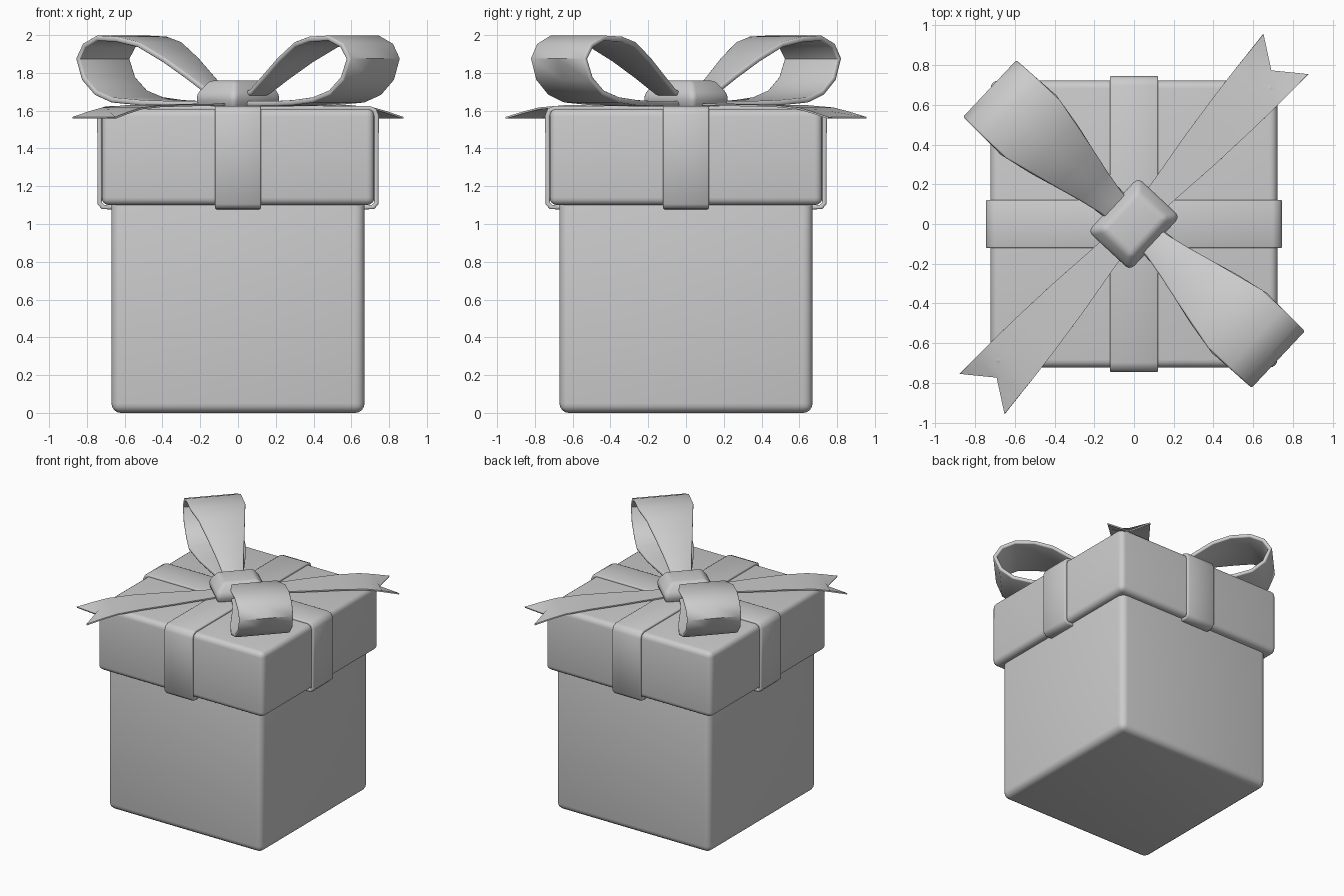
import bpy, bmesh
from math import radians, cos, sin
from mathutils import Matrix

if "Cube" in bpy.data.objects:
    bpy.data.objects.remove(bpy.data.objects["Cube"])


def finish(name, bm, angle=40):
    bmesh.ops.recalc_face_normals(bm, faces=bm.faces)
    me = bpy.data.meshes.new(name)
    bm.to_mesh(me)
    bm.free()
    ob = bpy.data.objects.new(name, me)
    bpy.context.collection.objects.link(ob)
    return ob


def smooth(ob, angle=40):
    bpy.ops.object.select_all(action='DESELECT')
    ob.select_set(True)
    bpy.context.view_layer.objects.active = ob
    if ob.modifiers:
        bpy.ops.object.convert(target='MESH')
    bpy.ops.object.shade_smooth_by_angle(angle=radians(angle))


def rounded_box(name, half, z0, z1, bevel):
    bm = bmesh.new()
    bmesh.ops.create_cube(bm, size=1, matrix=Matrix.Translation((0, 0, (z0 + z1) / 2))
                          @ Matrix.Diagonal((2 * half, 2 * half, z1 - z0, 1)))
    bmesh.ops.bevel(bm, geom=bm.edges[:], offset=bevel, segments=4, profile=0.5, affect='EDGES')
    smooth(finish(name, bm))


def ribbon(name, path, angle, thick, notch=0.0, bevel=0.0):
    """Strip along (distance, height, half width) stations, turned about z."""
    bm = bmesh.new()
    c, s = cos(radians(angle)), sin(radians(angle))
    rows = []
    for i, (d, z, w) in enumerate(path):
        row = []
        for k in (-1, 0, 1):
            dd = d - notch if (k == 0 and i == len(path) - 1) else d
            row.append(bm.verts.new((dd * c - k * w * s, dd * s + k * w * c, z)))
        rows.append(row)
    for a, b in zip(rows, rows[1:]):
        for k in (0, 1):
            bm.faces.new((a[k], a[k + 1], b[k + 1], b[k]))
    ob = finish(name, bm)
    sol = ob.modifiers.new("thickness", 'SOLIDIFY')
    sol.thickness, sol.offset = thick, 0
    if bevel:
        bv = ob.modifiers.new("soft_rim", 'BEVEL')
        bv.width, bv.segments = bevel, 2
        bv.limit_method, bv.angle_limit = 'ANGLE', radians(65)
    smooth(ob, 50)


# Box and lid
rounded_box("box_body", 0.67, 0.0, 1.15, 0.05)
rounded_box("box_lid", 0.722, 1.10, 1.61, 0.04)

# Crossed bands wrapped over the lid
side = [(0.66, 1.09), (0.715, 1.09), (0.733, 1.11), (0.733, 1.575), (0.722, 1.602), (0.695, 1.613)]
band = [(-d, z, 0.122) for d, z in side] + [(d, z, 0.122) for d, z in reversed(side)]
ribbon("lid_band_x", band, 0, 0.025, bevel=0.008)
ribbon("lid_band_y", band, 90, 0.025, bevel=0.008)

# Bow loops
loop = [(0.06, 1.67, 0.07), (0.16, 1.70, 0.075), (0.28, 1.78, 0.10), (0.42, 1.87, 0.135),
        (0.57, 1.95, 0.17), (0.70, 1.978, 0.20), (0.84, 1.984, 0.20), (0.935, 1.945, 0.198),
        (0.982, 1.875, 0.196), (0.94, 1.77, 0.198), (0.85, 1.695, 0.20), (0.73, 1.657, 0.205),
        (0.55, 1.642, 0.17), (0.38, 1.637, 0.125), (0.22, 1.637, 0.085), (0.06, 1.637, 0.07)]
for name, a in (("bow_loop_front", -43.2), ("bow_loop_back", 136.8)):
    ribbon(name, loop, a, 0.028, bevel=0.009)

# Bow tails with notched ends
tail = [(0.06, 1.635, 0.055), (0.25, 1.632, 0.075), (0.5, 1.628, 0.105), (0.75, 1.624, 0.128),
        (0.92, 1.612, 0.14), (1.02, 1.592, 0.145), (1.145, 1.562, 0.152)]
for name, a in (("bow_tail_back", 48.2), ("bow_tail_front", 228.2)):
    ribbon(name, tail, a, 0.01, notch=0.11)

# Knot: three stacked rectangles, softened
bm = bmesh.new()
rings = []
for hx, hy, z in ((0.17, 0.13, 1.605), (0.19, 0.15, 1.68), (0.13, 0.10, 1.76)):
    rings.append([bm.verts.new((x * hx, y * hy, z)) for x, y in ((-1, -1), (1, -1), (1, 1), (-1, 1))])
bm.faces.new(rings[0])
bm.faces.new(rings[2])
for a, b in zip(rings, rings[1:]):
    for i in range(4):
        j = (i + 1) % 4
        bm.faces.new((a[i], a[j], b[j], b[i]))
bmesh.ops.recalc_face_normals(bm, faces=bm.faces)
bmesh.ops.bevel(bm, geom=bm.edges[:], offset=0.025, segments=3, profile=0.5, affect='EDGES')
bmesh.ops.rotate(bm, verts=bm.verts, matrix=Matrix.Rotation(radians(47), 3, 'Z'))
smooth(finish("bow_knot", bm), 60)
